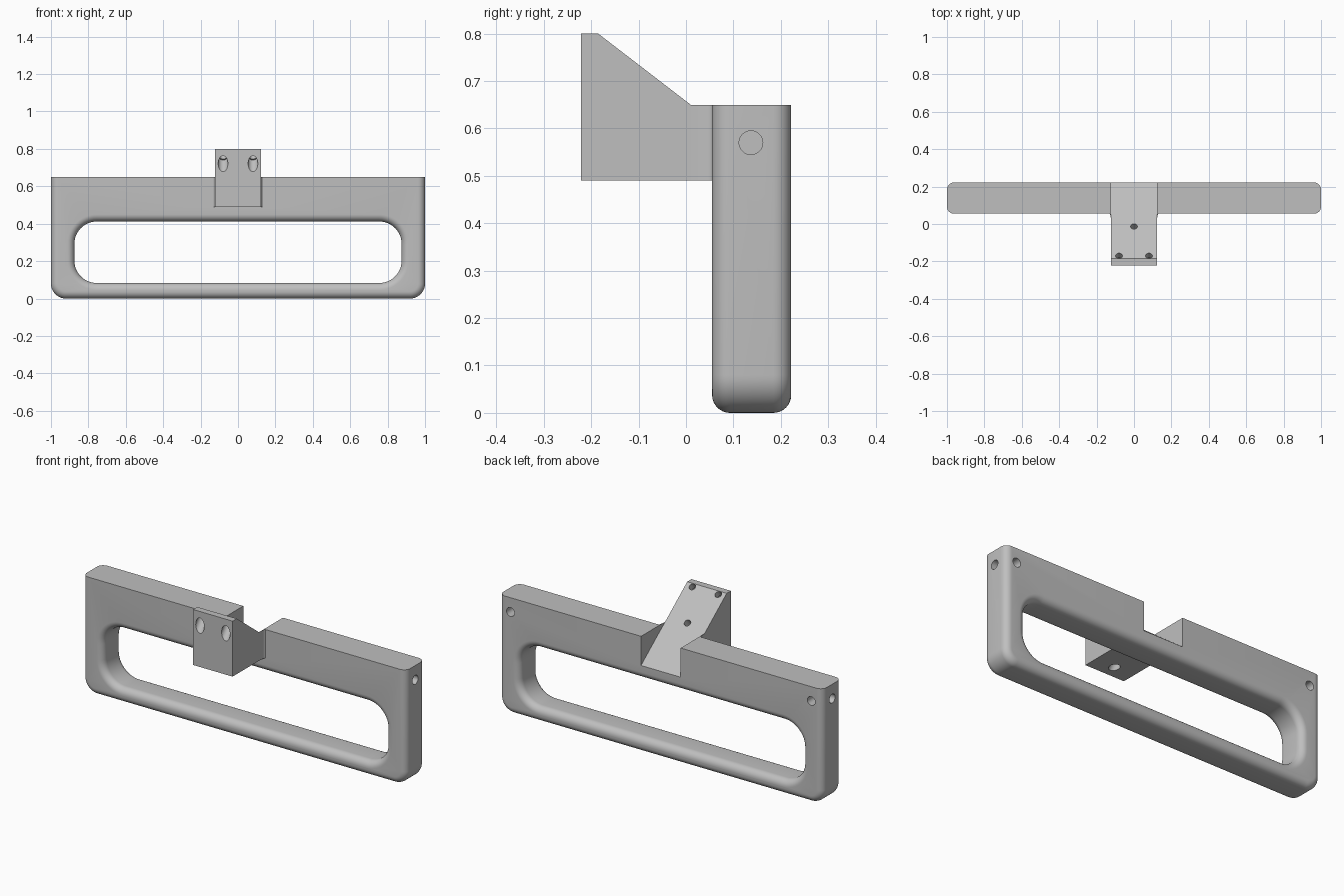
import bpy, bmesh, math
from mathutils import Vector

if "Cube" in bpy.data.objects:
    bpy.data.objects.remove(bpy.data.objects["Cube"])

Y0, Y1, TOP = 0.055, 0.222, 0.65      # frame front, back and top
HALF = 0.122                          # half width of the mounting block
FILLET = 0.038

grey = bpy.data.materials.new("grey")
grey.diffuse_color = (0.52, 0.52, 0.52, 1)
grey.use_nodes = True
grey.node_tree.nodes["Principled BSDF"].inputs["Base Color"].default_value = grey.diffuse_color


def loft(name, loops):
    """Solid skinned through matching closed loops, capped at both ends."""
    bm = bmesh.new()
    rings = [[bm.verts.new(p) for p in loop] for loop in loops]
    n = len(rings[0])
    for a, b in zip(rings, rings[1:]):
        for i in range(n):
            j = (i + 1) % n
            bm.faces.new((a[i], a[j], b[j], b[i]))
    bm.faces.new(rings[0])
    bm.faces.new(rings[-1])
    bmesh.ops.recalc_face_normals(bm, faces=bm.faces)
    me = bpy.data.meshes.new(name)
    bm.to_mesh(me)
    bm.free()
    me.materials.append(grey)
    ob = bpy.data.objects.new(name, me)
    bpy.context.collection.objects.link(ob)
    return ob


def prism(name, yz, x0, x1):
    return loft(name, [[(x, y, z) for y, z in yz] for x in (x0, x1)])


def rod(a, b, r, n=32):
    """Cylinder between two points, used as a drill."""
    a, b = Vector(a), Vector(b)
    q = (b - a).to_track_quat('Z', 'Y')
    ring = [q @ Vector((r * math.cos(2 * math.pi * i / n), r * math.sin(2 * math.pi * i / n), 0))
            for i in range(n)]
    return loft("drill", [[p + v for v in ring] for p in (a, b)])


def outline(y, half, z0, z1, r_low, r_top, n=12):
    """Rounded rectangle in the xz plane; zero radius gives a sharp corner."""
    pts = []
    for sx, sz, r, start in ((1, 1, r_top, 0), (-1, 1, r_top, 90),
                             (-1, -1, r_low, 180), (1, -1, r_low, 270)):
        cx, cz = sx * (half - r), (z1 - r if sz > 0 else z0 + r)
        for k in range(n + 1 if r > 0 else 1):
            t = math.radians(start + 90 * k / n)
            pts.append((cx + r * math.cos(t), y, cz + r * math.sin(t)))
    return pts


def combine(target, other, operation):
    mod = target.modifiers.new("join", 'BOOLEAN')
    mod.operation, mod.solver, mod.object = operation, 'EXACT', other
    bpy.ops.object.select_all(action='DESELECT')
    bpy.context.view_layer.objects.active = target
    target.select_set(True)
    bpy.ops.object.modifier_apply(modifier=mod.name)
    bpy.data.objects.remove(other, do_unlink=True)


# Fillet section: (inset, y) from the front face round to the back face
steps = [math.radians(90 * k / 8) for k in range(9)]
arc = [(FILLET * (1 - math.sin(t)), FILLET * (1 - math.cos(t))) for t in steps]
section = [(d, Y0 + y) for d, y in arc] + [(d, Y1 - y) for d, y in reversed(arc)]

# Frame with rounded sides and bottom, flat top
frame = loft("handle_frame", [outline(y, 1 - d, d, TOP, 0.08 - d, 0) for d, y in section])

# Hand opening, flared at both faces
flare = [(FILLET, Y0 - 0.1)] + section + [(FILLET, Y1 + 0.1)]
combine(frame, loft("opening", [outline(y, 0.875 + d, 0.083 - d, 0.412 + d, 0.12 + d, 0.12 + d)
                                for d, y in flare]), 'DIFFERENCE')

# Mounting block, then the sloped cut through block and frame
block = prism("block", [(-0.222, 0.49), (0.14, 0.49), (0.14, 0.8), (-0.222, 0.8)], -HALF, HALF)
combine(frame, block, 'UNION')
slope = prism("slope", [(-0.25, 0.85), (0.3, 0.427), (0.3, 0.95), (-0.25, 0.95)],
              -HALF - 0.0005, HALF + 0.0005)
combine(frame, slope, 'DIFFERENCE')

# Counterbored screw holes square to the slope
axis = Vector((0, 0.61, 0.793))
for x, y, depth in ((-0.08, -0.17, 0.04), (0.08, -0.17, 0.04), (0, -0.013, 0.08)):
    p = Vector((x, y, 0.8 - 0.769 * (y + 0.185)))
    combine(frame, rod(p + axis * 0.1, p - axis * (depth + 0.02), 0.018), 'DIFFERENCE')
    combine(frame, rod(p - axis * depth, p - axis * 0.4, 0.026), 'DIFFERENCE')

# Blind holes in the ends and the back
for s in (-1, 1):
    combine(frame, rod((s * 0.9, 0.137, 0.57), (s * 1.1, 0.137, 0.57), 0.025), 'DIFFERENCE')
    combine(frame, rod((s * 0.93, 0.137, 0.57), (s * 0.93, 0.3, 0.57), 0.0245), 'DIFFERENCE')

# Small concave fillets where the block meets the frame
parts = [frame]
for s, side in ((-1, "left"), (1, "right")):
    curve = [(0.01 * (1 - math.cos(t)), 0.01 + 0.045 * math.sin(t)) for t in steps]
    xy = [(s * (HALF + 0.0005 + dx), y) for dx, y in curve] + [(s * (HALF + 0.0105), 0.06),
                                                             (s * (HALF + 0.0005), 0.06)]
    parts.append(loft(side + "_block_fillet", [[(x, y, z) for x, y in xy] for z in (0.49, TOP)]))

for ob in parts:
    bpy.ops.object.select_all(action='DESELECT')
    bpy.context.view_layer.objects.active = ob
    ob.select_set(True)
    bpy.ops.object.shade_smooth_by_angle(angle=math.radians(30))
